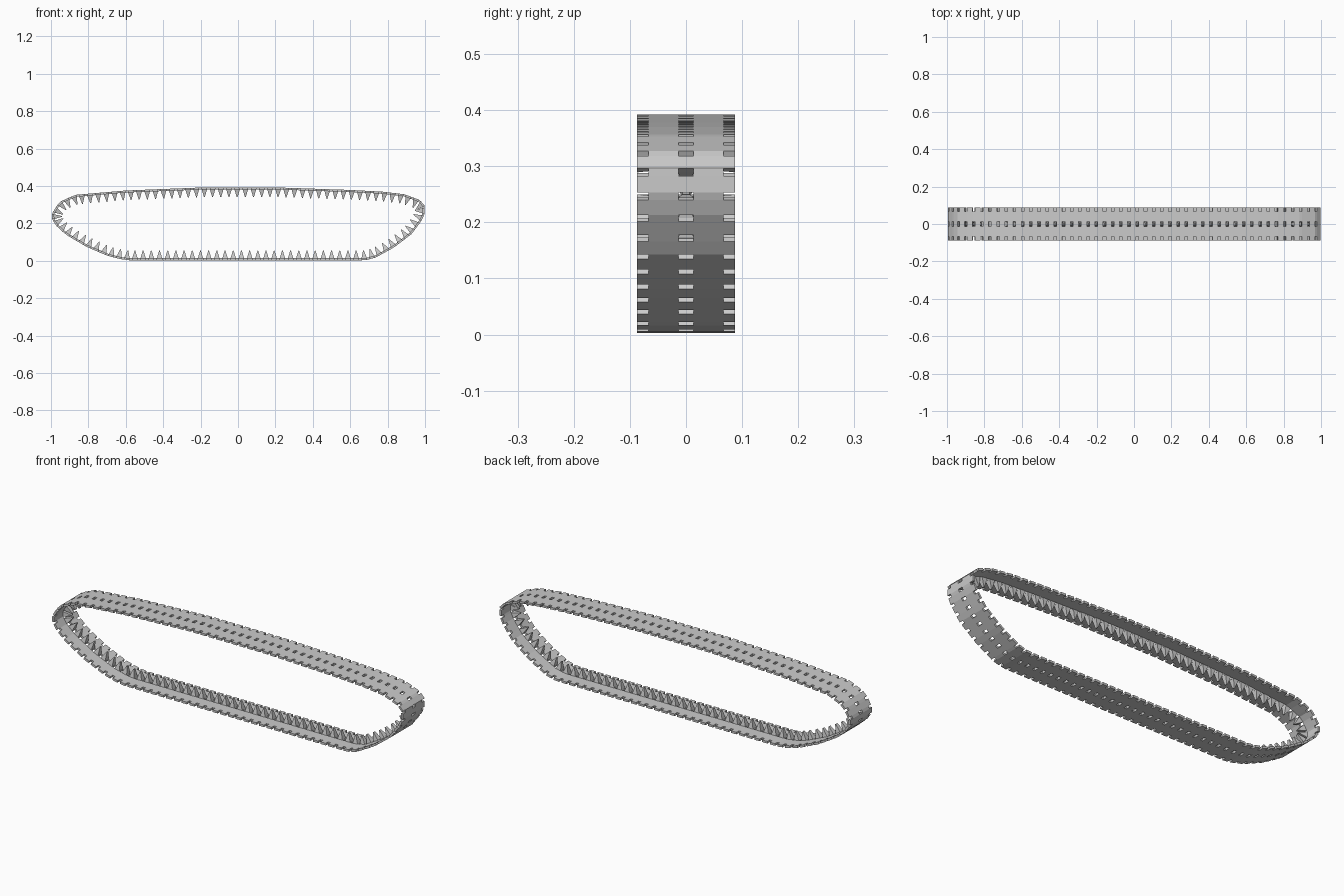
import bpy, bmesh
from mathutils import Vector

if "Cube" in bpy.data.objects:
    bpy.data.objects.remove(bpy.data.objects["Cube"])

# outer side profile of the track loop (x, z), counter-clockwise from the front view
PROFILE = [(-0.58, 0.003), (0.68, 0.003), (0.735, 0.017), (0.835, 0.072), (0.93, 0.145),
           (0.985, 0.22), (0.998, 0.255), (0.998, 0.298), (0.97, 0.326), (0.89, 0.356),
           (0.77, 0.370), (0.6, 0.379), (0.22, 0.392), (-0.2, 0.392), (-0.6, 0.376),
           (-0.87, 0.353), (-0.955, 0.315), (-0.985, 0.27), (-1.0, 0.235), (-0.975, 0.19),
           (-0.92, 0.14), (-0.81, 0.075), (-0.7, 0.028), (-0.635, 0.010)]
LINKS = 98
GAP = 0.32            # share of each link taken by the slots
THICK = 0.011
COLS = [-0.087, -0.067, -0.013, 0.013, 0.067, 0.087]

pts = [Vector((x, 0, z)) for x, z in PROFILE]
lens = [(pts[(i + 1) % len(pts)] - p).length for i, p in enumerate(pts)]
TOTAL = sum(lens)


def at(t):
    """Point on the loop at fraction t."""
    d = (t % 1.0) * TOTAL
    for i, l in enumerate(lens):
        if d <= l:
            return pts[i].lerp(pts[(i + 1) % len(pts)], d / l)
        d -= l
    return pts[0].copy()


def make_object(name, bm):
    mesh = bpy.data.meshes.new(name)
    bm.to_mesh(mesh)
    bm.free()
    ob = bpy.data.objects.new(name, mesh)
    bpy.context.collection.objects.link(ob)
    return ob


# slotted belt: alternating full-width plates and slotted strips
bm = bmesh.new()
rows = []
for i in range(LINKS):
    for f in (0, GAP):
        p = at((i + f) / LINKS)
        rows.append([bm.verts.new((p.x, y, p.z)) for y in COLS])
for r, a in enumerate(rows):
    b = rows[(r + 1) % len(rows)]
    for c in ((1, 3) if r % 2 == 0 else range(5)):
        bm.faces.new((a[c], a[c + 1], b[c + 1], b[c]))
bmesh.ops.recalc_face_normals(bm, faces=bm.faces)
# make sure the normals point out of the loop
bm.faces.ensure_lookup_table()
low = min(bm.faces, key=lambda f: f.calc_center_median().z)
low.normal_update()
if low.normal.z > 0:
    bmesh.ops.reverse_faces(bm, faces=bm.faces)
belt = make_object("track_belt", bm)
mod = belt.modifiers.new("thickness", 'SOLIDIFY')
mod.thickness = THICK
mod.offset = -1

# guide teeth: one pointed horn in the middle of each plate, facing inward
bm = bmesh.new()
for i in range(LINKS):
    a, b = at((i + GAP) / LINKS), at((i + 1) / LINKS)
    d = (b - a).normalized()
    n = Vector((-d.z, 0, d.x))          # inward
    mid = (a + b) / 2 + n * THICK * 0.8
    half = (b - a).length * 0.5

    def quad(h, u, w):
        return [bm.verts.new(mid + n * h + d * u * su + Vector((0, w * sw, 0)))
                for su, sw in ((-1, -1), (1, -1), (1, 1), (-1, 1))]
    base, tip = quad(0, half, 0.015), quad(0.043, 0.002, 0.006)
    bm.faces.new(base)
    bm.faces.new(tip)
    for k in range(4):
        j = (k + 1) % 4
        bm.faces.new((base[k], base[j], tip[j], tip[k]))
bmesh.ops.recalc_face_normals(bm, faces=bm.faces)
make_object("guide_teeth", bm)
